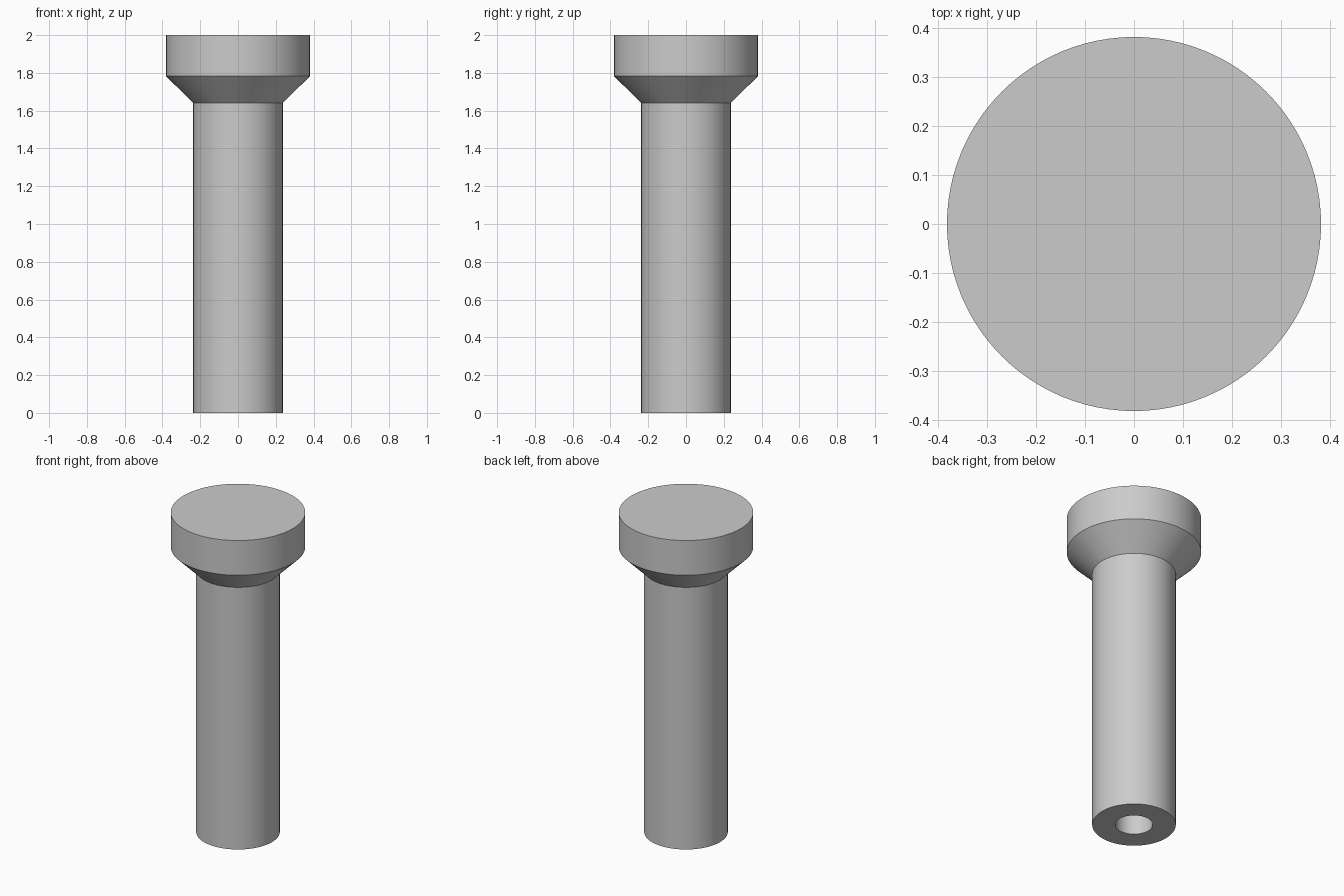
import bpy
import bmesh
import math

cube = bpy.data.objects.get("Cube")
if cube:
    bpy.data.objects.remove(cube, do_unlink=True)

SEGMENTS = 96
HEAD_R, SHAFT_R, BORE_R = 0.381, 0.237, 0.106
HEIGHT, RIM_Z, NECK_Z, BORE_TOP = 2.0, 1.783, 1.64, 1.2

# Plain grey metal
grey = bpy.data.materials.new("grey metal")
grey.use_nodes = True
colour = (0.6, 0.6, 0.6, 1.0)
grey.diffuse_color = colour
grey.node_tree.nodes["Principled BSDF"].inputs["Base Color"].default_value = colour

# Half section: head, taper, shaft, then the blind bore from below
profile = [
    (0, HEIGHT), (HEAD_R, HEIGHT), (HEAD_R, RIM_Z), (SHAFT_R, NECK_Z),
    (SHAFT_R, 0), (BORE_R, 0), (BORE_R, BORE_TOP), (0, BORE_TOP),
]

# Turn the section about the z axis
bm = bmesh.new()
verts = [bm.verts.new((r, 0, z)) for r, z in profile]
edges = [bm.edges.new(pair) for pair in zip(verts, verts[1:])]
bmesh.ops.spin(bm, geom=verts + edges, cent=(0, 0, 0), axis=(0, 0, 1),
               angle=math.tau, steps=SEGMENTS, use_merge=True)
bmesh.ops.remove_doubles(bm, verts=bm.verts, dist=0.0001)
bmesh.ops.recalc_face_normals(bm, faces=bm.faces)
mesh = bpy.data.meshes.new("hollow_pin")
bm.to_mesh(mesh)
bm.free()
mesh.materials.append(grey)

pin = bpy.data.objects.new("hollow_pin", mesh)
bpy.context.collection.objects.link(pin)
bpy.ops.object.select_all(action="DESELECT")
pin.select_set(True)
bpy.context.view_layer.objects.active = pin
bpy.ops.object.shade_smooth_by_angle(angle=math.radians(30))
